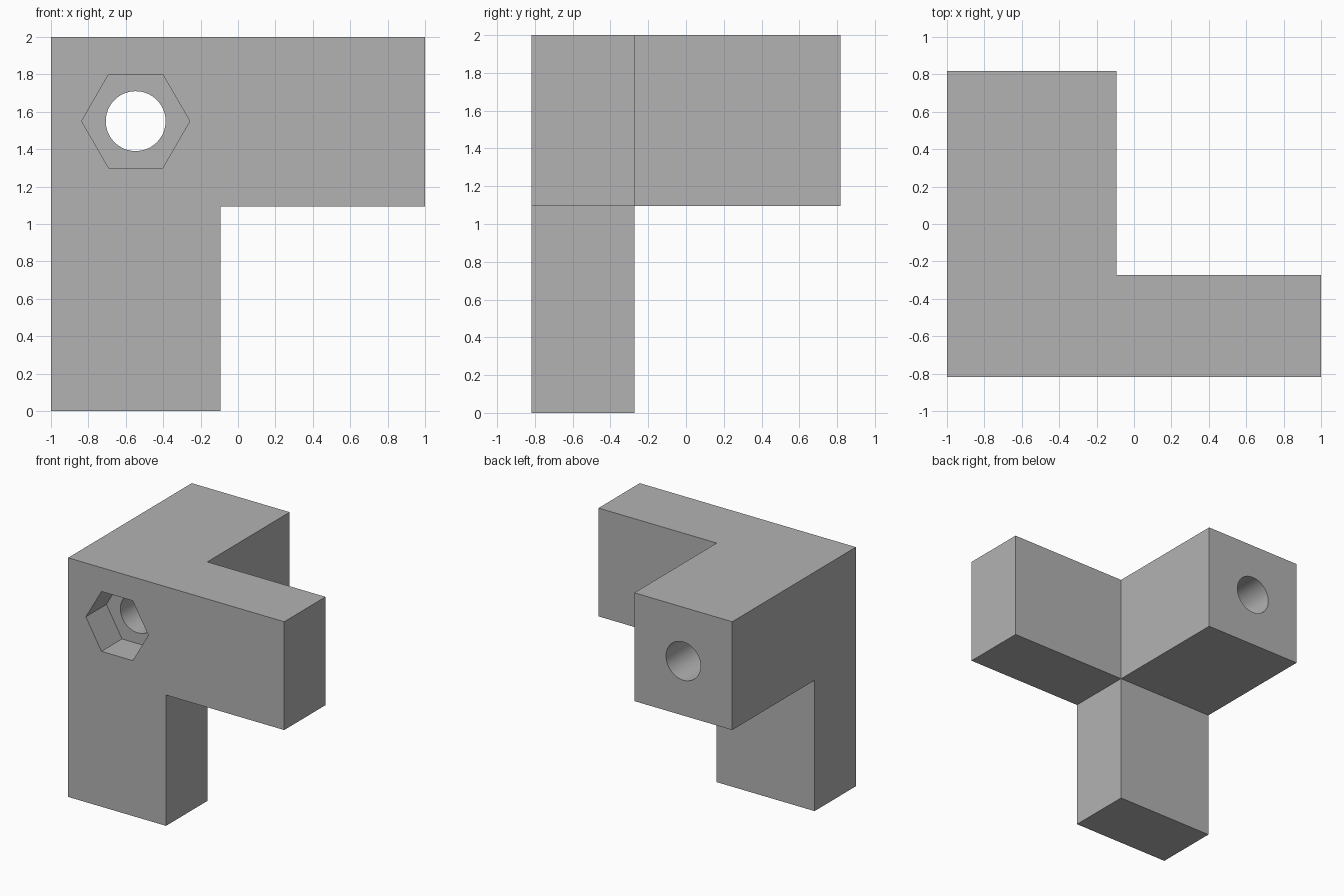
import bpy
import bmesh
import math
from mathutils import Matrix, Vector

if "Cube" in bpy.data.objects:
    bpy.data.objects.remove(bpy.data.objects["Cube"], do_unlink=True)

CORNER_MIN = Vector((-1.0, -0.817, 1.094))
CORNER_MAX = Vector((-0.094, -0.272, 2.0))
ARM = 1.094          # length of the right and lower arms
BACK_ARM = 1.089
HOLE_X, HOLE_Z = -0.547, 1.55


def grey_material():
    mat = bpy.data.materials.new("plain grey")
    mat.use_nodes = True
    color = (0.45, 0.45, 0.45, 1.0)
    mat.diffuse_color = color
    mat.node_tree.nodes["Principled BSDF"].inputs["Base Color"].default_value = color
    return mat


def add_object(name, bm):
    mesh = bpy.data.meshes.new(name)
    bm.to_mesh(mesh)
    bm.free()
    obj = bpy.data.objects.new(name, mesh)
    bpy.context.collection.objects.link(obj)
    return obj


def drill(name, sides, radius, y_start, y_end):
    """Prism along y, used to cut a hole."""
    bm = bmesh.new()
    middle = Vector((HOLE_X, (y_start + y_end) / 2, HOLE_Z))
    bmesh.ops.create_cone(bm, cap_ends=True, segments=sides,
                          radius1=radius, radius2=radius, depth=y_end - y_start,
                          matrix=Matrix.Translation(middle) @ Matrix.Rotation(math.pi / 2, 4, "X"))
    # Put a corner of the prism on the x axis
    first = max(bm.verts, key=lambda v: v.co.z)
    if sides == 6 and first.co.z - HOLE_Z > radius * 0.95:
        bmesh.ops.rotate(bm, verts=bm.verts, cent=middle,
                         matrix=Matrix.Rotation(math.pi / 6, 3, "Y"))
    cutter = add_object(name, bm)
    cutter.hide_render = True
    return cutter


# Corner block with three arms grown from its faces
bm = bmesh.new()
size = CORNER_MAX - CORNER_MIN
bmesh.ops.create_cube(bm, size=1, matrix=Matrix.Translation((CORNER_MIN + CORNER_MAX) / 2)
                      @ Matrix.Diagonal((*size, 1)))
for direction, length in (((1, 0, 0), ARM), ((0, 0, -1), ARM), ((0, 1, 0), BACK_ARM)):
    axis = Vector(direction)
    bm.normal_update()
    face = max((f for f in bm.faces if f.normal.dot(axis) > 0.9),
               key=lambda f: f.calc_center_median().dot(axis))
    end = bmesh.ops.extrude_discrete_faces(bm, faces=[face])["faces"][0]
    bmesh.ops.translate(bm, verts=end.verts, vec=axis * length)
bmesh.ops.recalc_face_normals(bm, faces=bm.faces)
bmesh.ops.dissolve_limit(bm, angle_limit=0.01, verts=bm.verts, edges=bm.edges)
bracket = add_object("corner_bracket", bm)
bracket.data.materials.append(grey_material())

# Hexagonal nut pocket and round through hole
cutters = [drill("nut_pocket_cutter", 6, 0.289, -1.0, CORNER_MIN.y + 0.272),
           drill("bolt_hole_cutter", 64, 0.16, -1.1, 1.1)]
for cutter in cutters:
    mod = bracket.modifiers.new(cutter.name, "BOOLEAN")
    mod.operation = "DIFFERENCE"
    mod.solver = "EXACT"
    mod.object = cutter

# Bake the cuts and remove the cutters
bpy.context.view_layer.update()
evaluated = bracket.evaluated_get(bpy.context.evaluated_depsgraph_get())
cut_mesh = bpy.data.meshes.new_from_object(evaluated)
bracket.modifiers.clear()
bracket.data = cut_mesh
for cutter in cutters:
    bpy.data.objects.remove(cutter, do_unlink=True)

# Smooth bore, crisp corners
bpy.ops.object.select_all(action="DESELECT")
bracket.select_set(True)
bpy.context.view_layer.objects.active = bracket
bpy.ops.object.shade_smooth_by_angle(angle=math.radians(30))
